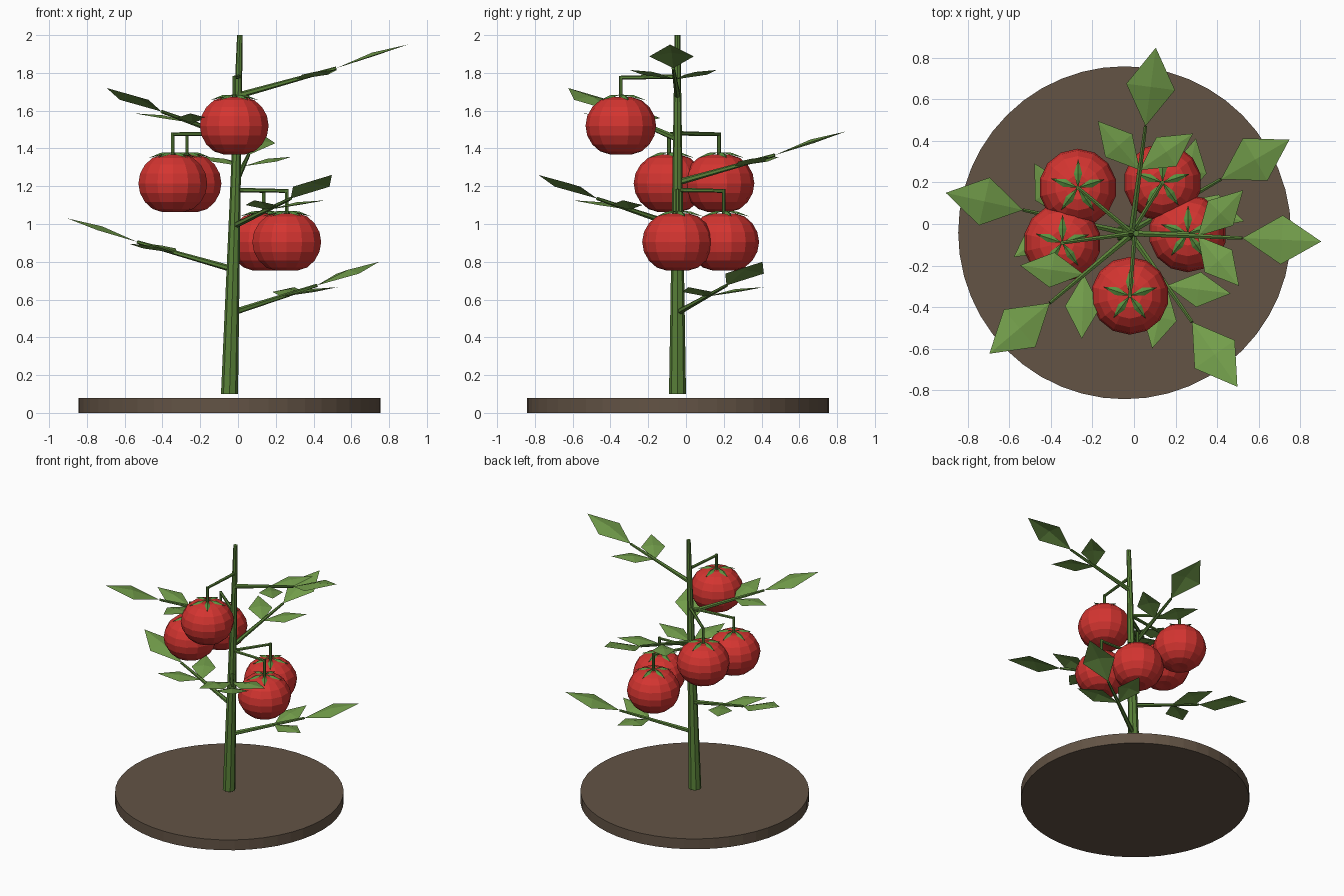
import bpy
import bmesh
from math import cos, sin, radians, pi, exp
from mathutils import Vector, Matrix

cube = bpy.data.objects.get("Cube")
if cube:
    bpy.data.objects.remove(cube, do_unlink=True)


def material(name, colour):
    mat = bpy.data.materials.new(name)
    mat.use_nodes = True
    mat.diffuse_color = (*colour, 1)
    mat.node_tree.nodes["Principled BSDF"].inputs["Base Color"].default_value = (*colour, 1)
    return mat


SOIL = material("brown soil", (0.125, 0.088, 0.06))
STEM = material("stem green", (0.10, 0.22, 0.04))
LEAF = material("leaf green", (0.17, 0.34, 0.07))
SEPAL = material("sepal green", (0.10, 0.28, 0.05))
RED = material("ripe red", (0.66, 0.035, 0.03))


def finish(bm, name, mat):
    mesh = bpy.data.meshes.new(name)
    bm.to_mesh(mesh)
    bm.free()
    mesh.materials.append(mat)
    obj = bpy.data.objects.new(name, mesh)
    bpy.context.collection.objects.link(obj)
    return obj


def rod(bm, start, end, r1, r2, sides=6):
    """Tapered flat-sided rod between two points."""
    axis = end - start
    turn = axis.to_track_quat("Z", "Y").to_matrix().to_4x4()
    bmesh.ops.create_cone(bm, cap_ends=True, segments=sides, radius1=r1, radius2=r2,
                          depth=axis.length,
                          matrix=Matrix.Translation((start + end) / 2) @ turn)


def blade(bm, base, tip, half_width, lift):
    """Four-facet leaf with a raised midrib."""
    along = tip - base
    side = along.cross(Vector((0, 0, 1))).normalized() * half_width
    middle = base + along * 0.5
    rim = [bm.verts.new(p) for p in (base, middle + side, tip, middle - side)]
    centre = bm.verts.new(middle + Vector((0, 0, lift)))
    for i in range(4):
        bm.faces.new((rim[i], rim[(i + 1) % 4], centre))


def polar(angle, radius, height):
    return Vector((radius * cos(angle), radius * sin(angle), height))


# Soil disc
bm = bmesh.new()
bmesh.ops.create_cone(bm, cap_ends=True, segments=48, radius1=0.8, radius2=0.8, depth=0.08,
                      matrix=Matrix.Translation((-0.045, -0.042, 0.04)))
finish(bm, "soil_disc", SOIL)

# Main stem, leaning slightly
FOOT, TOP = Vector((-0.045, -0.045, 0.1)), Vector((0.01, -0.045, 2))


def on_stem(z):
    return FOOT.lerp(TOP, (z - FOOT.z) / (TOP.z - FOOT.z))


bm = bmesh.new()
rod(bm, FOOT, TOP, 0.045, 0.015, 8)
finish(bm, "main_stem", STEM)

# Leaf branches, spiralling up the stem by the golden angle
for i in range(6):
    root = on_stem(0.53 + 0.23 * i)
    angle = radians(30 + 137.5 * i)
    end = root + polar(angle, 0.52, 0.145)
    joint = root.lerp(end, 0.59)

    bm = bmesh.new()
    rod(bm, root, end, 0.017, 0.009)
    finish(bm, f"leaf_branch_{i + 1}", STEM)

    bm = bmesh.new()
    blade(bm, end, end + polar(angle, 0.38, 0.125), 0.118, 0.02)
    for sign in (-1, 1):
        tip = joint + polar(angle + sign * radians(48), 0.31, 0.05)
        blade(bm, joint, tip, 0.085, 0.015)
    finish(bm, f"leaves_{i + 1}", LEAF)

# Fruits with stalks and star-shaped sepals: centre, stalk height
FRUITS = [((-0.02, -0.345, 1.52), 1.78), ((-0.345, -0.09, 1.215), 1.48),
          ((-0.27, 0.175, 1.215), 1.48), ((0.258, -0.045, 0.905), 1.18),
          ((0.137, 0.2, 0.905), 1.18)]
for i, (centre, stalk_z) in enumerate(FRUITS):
    centre = Vector(centre)
    bm = bmesh.new()
    bmesh.ops.create_uvsphere(bm, u_segments=14, v_segments=10, radius=0.187)
    for v in bm.verts:
        dimple = exp(-(v.co.xy.length / 0.06) ** 2)
        v.co.z *= 0.9 - 0.12 * dimple
    bmesh.ops.translate(bm, verts=bm.verts, vec=centre)
    finish(bm, f"fruit_{i + 1}", RED)

    crown = centre + Vector((0, 0, 0.145))
    elbow = Vector((centre.x, centre.y, stalk_z - 0.005))
    bm = bmesh.new()
    rod(bm, on_stem(stalk_z), elbow, 0.012, 0.01)
    rod(bm, elbow + Vector((0, 0, 0.009)), crown, 0.01, 0.01)
    finish(bm, f"fruit_stalk_{i + 1}", STEM)

    bm = bmesh.new()
    for k in range(5):
        tip = crown + polar(k * 2 * pi / 5 + 0.3, 0.135, -0.01)
        blade(bm, crown + Vector((0, 0, 0.02)), tip, 0.02, 0.012)
    finish(bm, f"sepals_{i + 1}", SEPAL)
